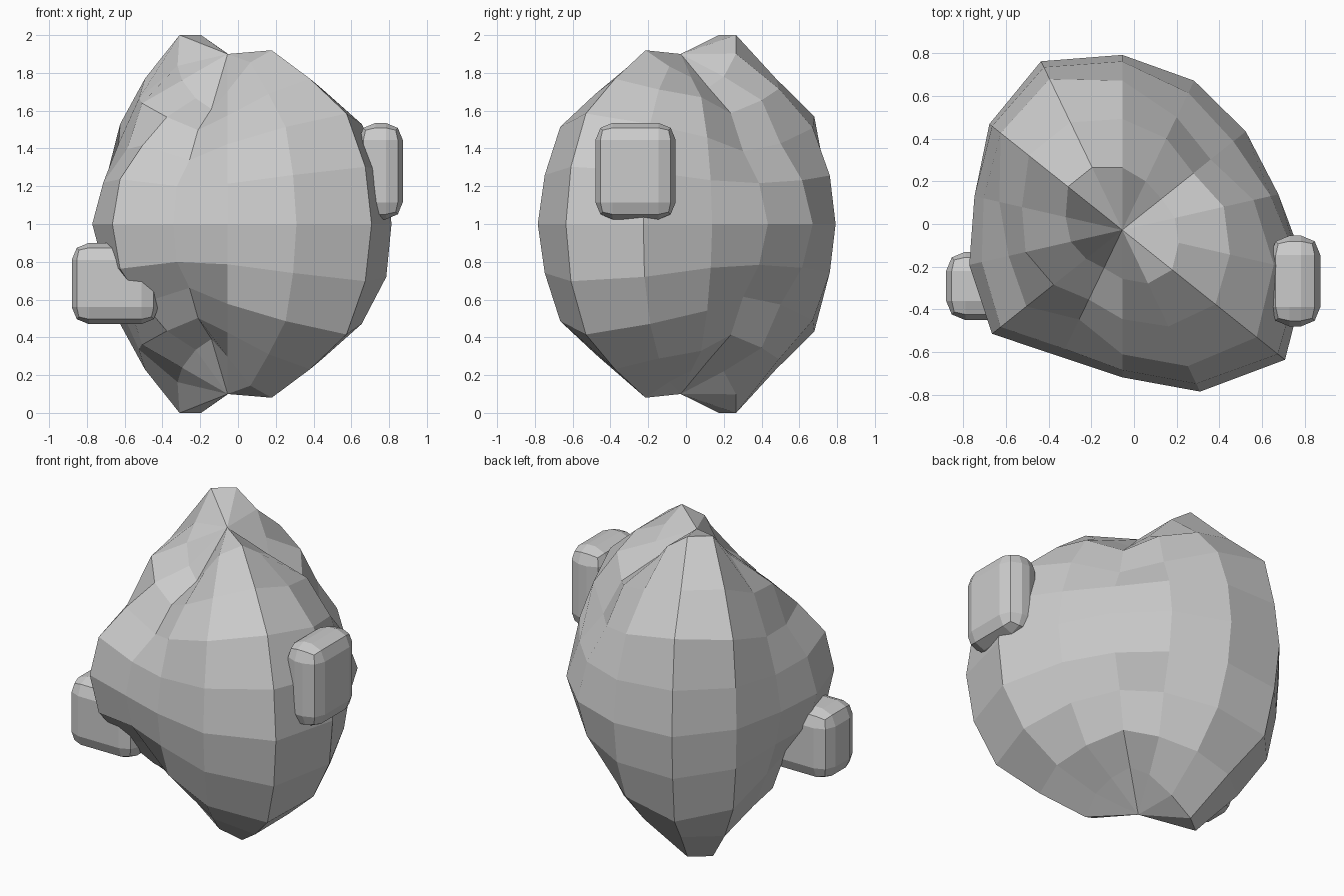
import bpy, bmesh
from math import sin, cos, pi

if "Cube" in bpy.data.objects:
    bpy.data.objects.remove(bpy.data.objects["Cube"])

# Lumpy boulder: 14 columns, mirrored top to bottom.
# Each row: radius from the core at 18, 36, 54, 72, 90 degrees from the pole.
COLUMNS = [
    (.948, .885, .865, .83, .82),    # back, then turning counter-clockwise
    (1.052, .952, .97, .89, .877),
    (1.052, .952, .90, .82, .796),
    (.88, .82, .73, .70, .71),       # left
    (.80, .79, .675, .71, .735),
    (.70, .70, .71, .766, .78),
    (.64, .615, .575, .65, .66),     # front dent
    (.74, .71, .72, .69, .69),
    (.90, .852, .875, .84, .84),
    (.967, .95, .995, .98, .975),    # front right ridge
    (.877, .88, .90, .906, .89),
    (.816, .83, .78, .75, .75),      # right
    (.76, .725, .655, .70, .74),
    (.82, .81, .725, .75, .776),
]
CX, CY, CZ, POLE = -.055, -.028, 1.0, .9


def add_object(name, bm):
    bmesh.ops.recalc_face_normals(bm, faces=bm.faces)
    mesh = bpy.data.meshes.new(name)
    bm.to_mesh(mesh)
    bm.free()
    obj = bpy.data.objects.new(name, mesh)
    bpy.context.collection.objects.link(obj)
    return obj


def make_boulder():
    bm = bmesh.new()
    n = len(COLUMNS)
    top = bm.verts.new((CX, CY, CZ + POLE))
    bottom = bm.verts.new((CX, CY, CZ - POLE))
    grid = []
    for i, radii in enumerate(COLUMNS):
        a = pi / 2 + 2 * pi * i / n
        col = []
        for j, r in enumerate(radii + radii[3::-1]):
            t = pi * (j + 1) / 10
            col.append(bm.verts.new((CX + r * sin(t) * cos(a),
                                     CY + r * sin(t) * sin(a),
                                     CZ + r * cos(t))))
        grid.append(col)
    for i in range(n):
        a, b = grid[i], grid[(i + 1) % n]
        bm.faces.new((top, a[0], b[0]))
        bm.faces.new((bottom, b[-1], a[-1]))
        for j in range(8):
            bm.faces.new((a[j], a[j + 1], b[j + 1], b[j]))
    return add_object("boulder", bm)


# Rounded block half sunk into the boulder
def make_block(name, center, size, bevel):
    bm = bmesh.new()
    bmesh.ops.create_cube(bm, size=1)
    bmesh.ops.scale(bm, vec=size, verts=bm.verts)
    bmesh.ops.translate(bm, vec=center, verts=bm.verts)
    obj = add_object(name, bm)
    mod = obj.modifiers.new("rounding", 'BEVEL')
    mod.width = bevel
    mod.segments = 2
    return obj


make_boulder()
make_block("right_block", (.755, -.267, 1.28), (.235, .425, .51), .09)
make_block("left_block", (-.65, -.29, .685), (.46, .32, .43), .09)
